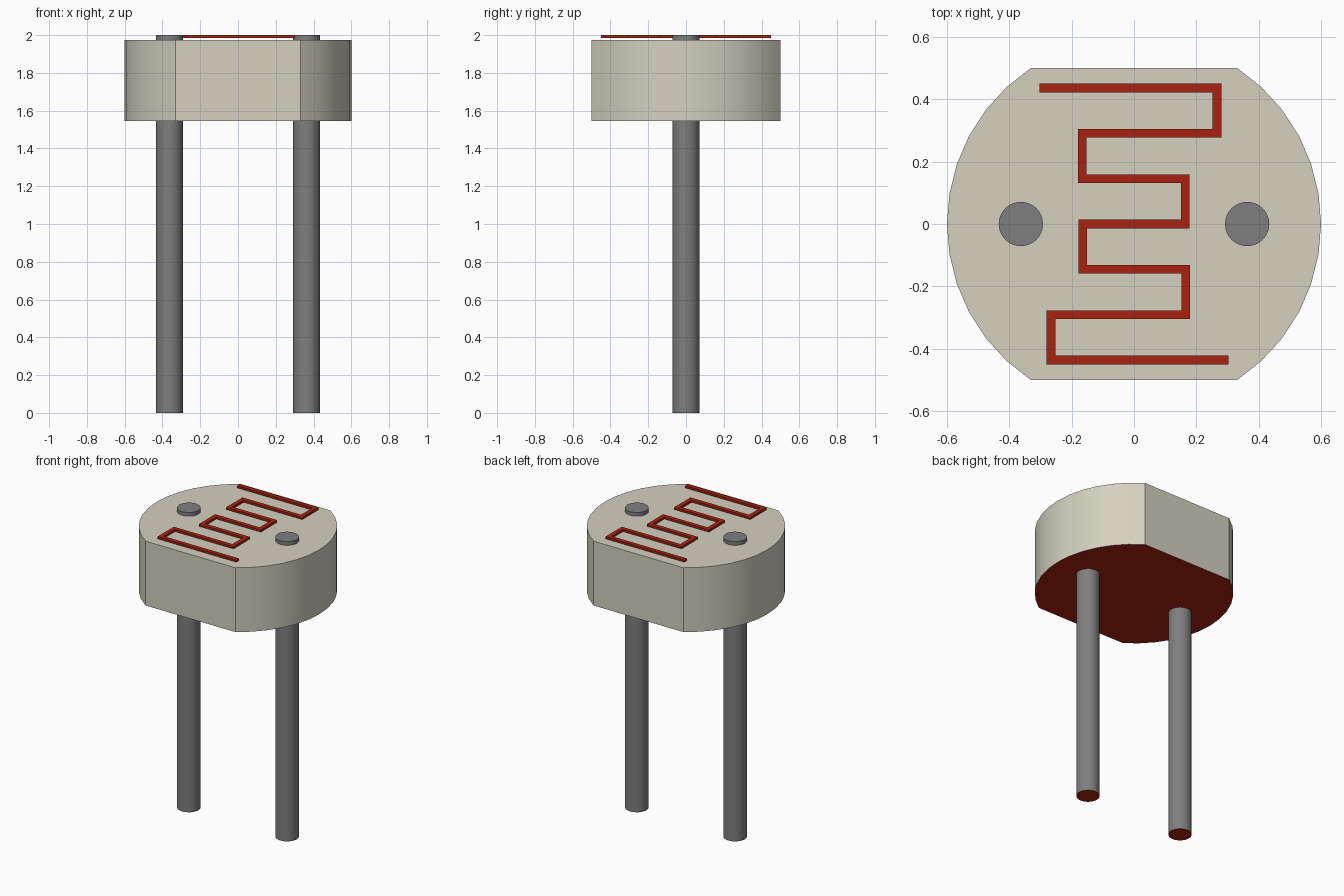
import bpy, bmesh, math
from mathutils import Vector

cube = bpy.data.objects.get("Cube")
if cube:
    bpy.data.objects.remove(cube, do_unlink=True)


def material(name, rgb):
    m = bpy.data.materials.new(name)
    m.use_nodes = True
    m.diffuse_color = (*rgb, 1)
    m.node_tree.nodes["Principled BSDF"].inputs["Base Color"].default_value = (*rgb, 1)
    return m


cream = material("cream ceramic", (0.66, 0.64, 0.53))
grey = material("lead grey", (0.21, 0.21, 0.21))
red = material("track red", (0.40, 0.016, 0.005))


def extrude_outline(name, outline, z0, z1, mats, smooth=True):
    """Prism from a flat outline; the underside takes the last material."""
    bm = bmesh.new()
    base = bm.faces.new([bm.verts.new((x, y, z0)) for x, y in outline])
    new = bmesh.ops.extrude_face_region(bm, geom=[base], use_keep_orig=True)["geom"]
    bmesh.ops.translate(bm, vec=(0, 0, z1 - z0),
                        verts=[v for v in new if isinstance(v, bmesh.types.BMVert)])
    bmesh.ops.recalc_face_normals(bm, faces=bm.faces)
    for f in bm.faces:
        f.material_index = len(mats) - 1 if f.normal.z < -0.5 else 0
    mesh = bpy.data.meshes.new(name)
    bm.to_mesh(mesh)
    bm.free()
    for m in mats:
        mesh.materials.append(m)
    obj = bpy.data.objects.new(name, mesh)
    bpy.context.collection.objects.link(obj)
    if smooth:
        bpy.ops.object.select_all(action="DESELECT")
        obj.select_set(True)
        bpy.context.view_layer.objects.active = obj
        bpy.ops.object.shade_smooth_by_angle(angle=math.radians(30))
    return obj


def arc(cx, r, start, end, steps):
    return [(cx + r * math.cos(start + (end - start) * i / steps),
             r * math.sin(start + (end - start) * i / steps)) for i in range(steps + 1)]


# Disc body with flats at front and back
half = math.asin(0.5 / 0.6)
extrude_outline("body", arc(0, 0.6, -half, half, 12) + arc(0, 0.6, math.pi - half, math.pi + half, 12),
                1.546, 1.975, [cream, red])

# Two round leads passing through the body
for side, x in (("left", 0.363), ("right", -0.363)):
    extrude_outline(side + "_lead", arc(x, 0.071, 0, math.tau, 32)[:-1], 0, 2, [grey, red])

# Serpentine track: half the centre line, repeated by a half turn
STEP, WIDTH = 0.1455, 0.028
rows = [(-0.303, 0.266), (0.266, -0.166), (-0.166, 0.164)]
path = [Vector((x, STEP * (3 - i))) for i, row in enumerate(rows) for x in row]
path += [Vector((0.164, 0))]
path += [-p for p in reversed(path)]


def offset_side(points, d):
    """Mitred offset of a right-angled path."""
    result = []
    for i, p in enumerate(points):
        dirs = []
        if i > 0:
            dirs.append((p - points[i - 1]).normalized())
        if i < len(points) - 1:
            dirs.append((points[i + 1] - p).normalized())
        shift = sum((Vector((-t.y, t.x)) for t in dirs), Vector((0, 0)))
        result.append(p + shift * d)
    return [tuple(p) for p in result]


outline = offset_side(path, WIDTH / 2) + offset_side(path, -WIDTH / 2)[::-1]
extrude_outline("resistive_track", outline, 1.986, 2, [red], smooth=False)
